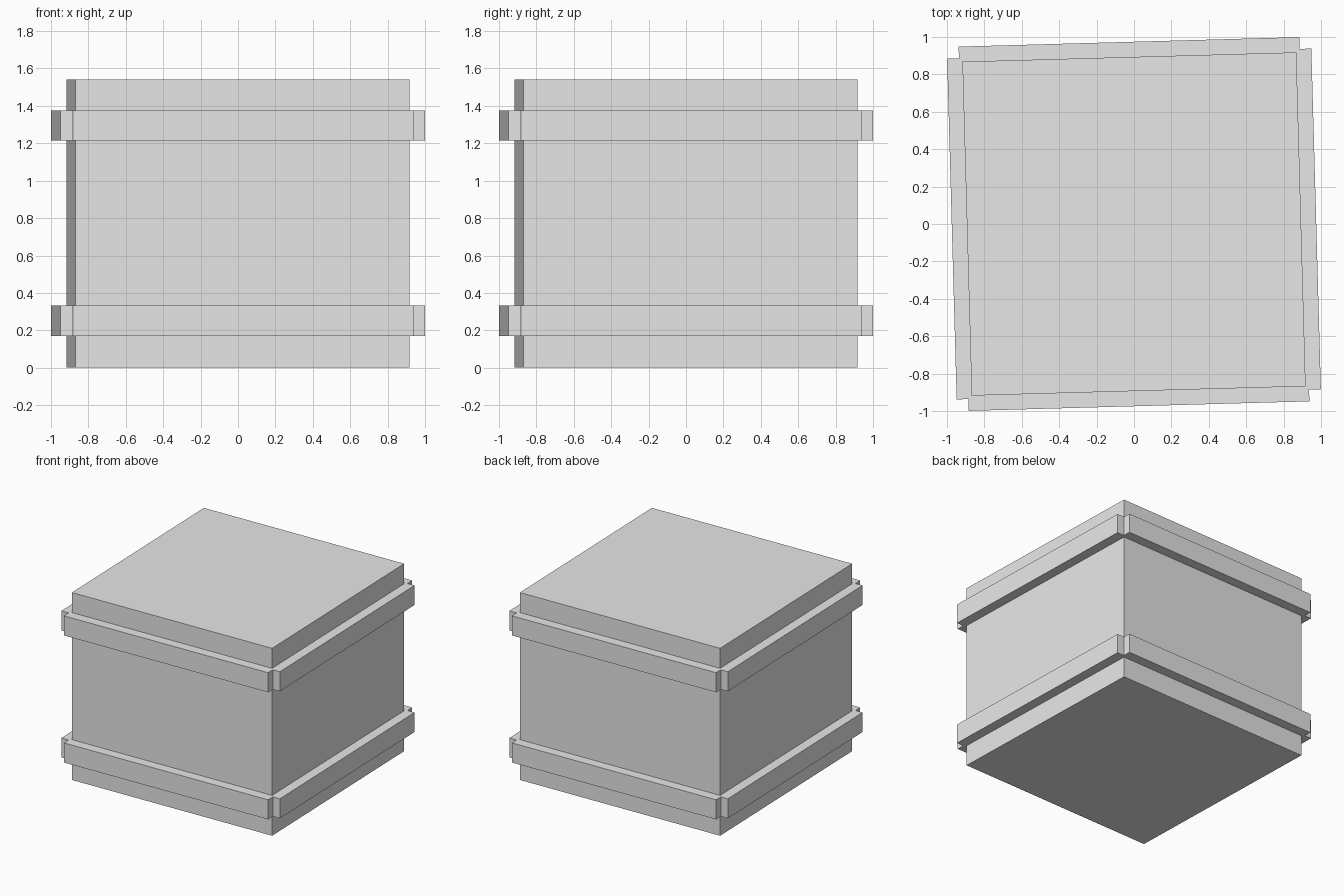
import bpy
from math import radians, pi
from mathutils import Matrix

default = bpy.data.objects.get("Cube")
if default:
    bpy.data.objects.remove(default, do_unlink=True)

TURN = radians(1.6)      # slight twist of the whole crate
HALF = 0.893             # half width of the body
HEIGHT = 1.54
OUT = 0.974              # outer face of the battens
REACH = 0.911            # half length of the battens
BATTEN = 0.161           # batten height

grey = bpy.data.materials.new("plain grey")
grey.use_nodes = True
grey.diffuse_color = (0.8, 0.8, 0.8, 1)
grey.node_tree.nodes["Principled BSDF"].inputs["Base Color"].default_value = (0.8, 0.8, 0.8, 1)


def box(name, size, centre, angle=0.0):
    """Flat-shaded box, placed in the crate's frame and turned about z."""
    bpy.ops.mesh.primitive_cube_add(size=1)
    ob = bpy.context.object
    ob.name = name
    place = Matrix.Rotation(TURN + angle, 4, "Z") @ Matrix.Translation(centre)
    ob.data.transform(place @ Matrix.Diagonal((*size, 1)))
    ob.data.materials.append(grey)
    return ob


# Crate body
box("crate_body", (2 * HALF, 2 * HALF, HEIGHT), (0, 0, HEIGHT / 2))

# Battens: one per side, in a lower and an upper ring, notched at the corners
thick = OUT - HALF
for ring, z in (("lower", 0.251), ("upper", 1.295)):
    for i, side in enumerate(("front", "left", "back", "right")):
        box(f"{ring}_{side}_batten", (2 * REACH, thick, BATTEN),
            (0, -HALF - thick / 2, z), i * pi / 2)
